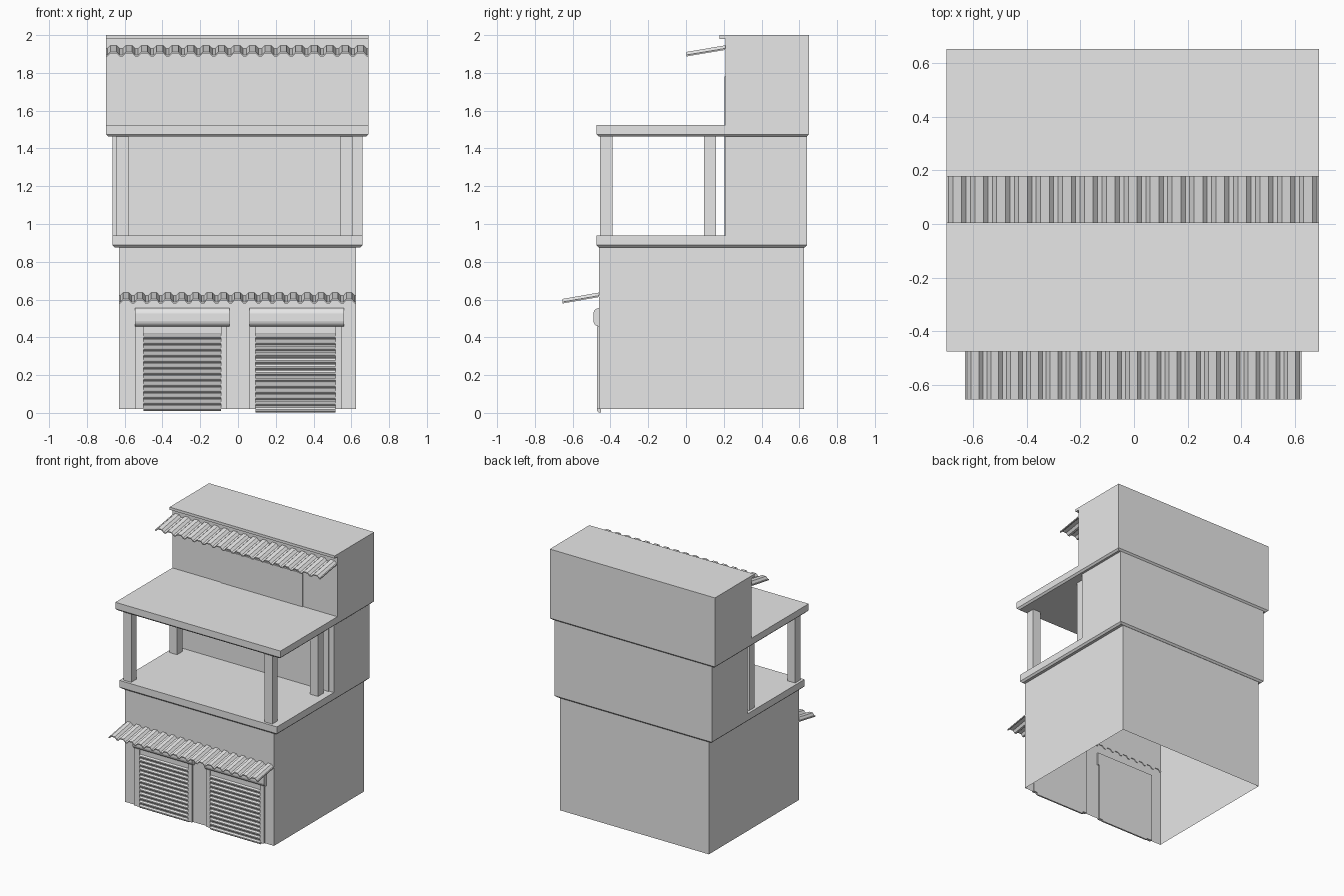
import bpy, bmesh, math

old = bpy.data.objects.get("Cube")
if old:
    bpy.data.objects.remove(old, do_unlink=True)

grey = bpy.data.materials.new("plain_grey")
grey.use_nodes = True
GREY = (0.8, 0.8, 0.8, 1)
grey.diffuse_color = GREY
grey.node_tree.nodes["Principled BSDF"].inputs["Base Color"].default_value = GREY


def finish(name, bm):
    bmesh.ops.recalc_face_normals(bm, faces=bm.faces)
    mesh = bpy.data.meshes.new(name)
    bm.to_mesh(mesh)
    bm.free()
    mesh.materials.append(grey)
    ob = bpy.data.objects.new(name, mesh)
    bpy.context.collection.objects.link(ob)
    return ob


def box(name, x, y, z, chamfer=0, open_bottom=False):
    """Box from ranges; chamfer slopes the lowest edge inwards."""
    bm = bmesh.new()
    rings = [(0, z[0] + chamfer), (0, z[1])]
    if chamfer:
        rings.insert(0, (chamfer, z[0]))
    loops = [[bm.verts.new(p) for p in (
        (x[0] + d, y[0] + d, h), (x[1] - d, y[0] + d, h),
        (x[1] - d, y[1] - d, h), (x[0] + d, y[1] - d, h))] for d, h in rings]
    for a, b in zip(loops, loops[1:]):
        for i in range(4):
            j = (i + 1) % 4
            bm.faces.new((a[i], a[j], b[j], b[i]))
    bm.faces.new(loops[-1])
    if not open_bottom:
        bm.faces.new(loops[0][::-1])
    return finish(name, bm)


def extrude_x(name, profile, x):
    """Closed (y, z) profile swept along x."""
    bm = bmesh.new()
    face = bm.faces.new([bm.verts.new((x[0], y, z)) for y, z in profile])
    out = bmesh.ops.extrude_face_region(bm, geom=[face])["geom"]
    bmesh.ops.translate(bm, vec=(x[1] - x[0], 0, 0),
                        verts=[v for v in out if isinstance(v, bmesh.types.BMVert)])
    return finish(name, bm)


def awning(name, x, y, z, waves=17):
    """Sloping sheet with trapezoid ridges."""
    pitch = (x[1] - x[0]) / waves
    rise, thick = 0.016, 0.008
    line = [(x[0], 0)]
    for i in range(waves):
        start = x[0] + i * pitch
        line += [(start + pitch * t, h) for t, h in
                 ((0.1, 0), (0.3, rise), (0.7, rise), (0.9, 0))]
    line.append((x[1], 0))
    bm = bmesh.new()
    rows = [[bm.verts.new((px, py, pz + h + t)) for px, h in line]
            for py, pz, t in ((y[0], z[0], 0), (y[1], z[1], 0),
                              (y[1], z[1], thick), (y[0], z[0], thick))]
    for r in range(4):
        a, b = rows[r], rows[(r + 1) % 4]
        for i in range(len(line) - 1):
            bm.faces.new((a[i], a[i + 1], b[i + 1], b[i]))
    for end in (0, -1):
        bm.faces.new([row[end] for row in rows])
    return finish(name, bm)


# Three storeys and their slabs
lower_x, middle_x, upper_x = (-0.63, 0.625), (-0.665, 0.66), (-0.70, 0.69)
box("ground_floor", lower_x, (-0.46, 0.625), (0.02, 0.88), open_bottom=True)
box("balcony_floor", middle_x, (-0.475, 0.64), (0.875, 0.94), 0.013)
box("middle_floor", middle_x, (0.21, 0.64), (0.94, 1.465))
box("balcony_roof", upper_x, (-0.475, 0.652), (1.462, 1.525), 0.013)
box("top_floor", upper_x, (0.21, 0.652), (1.525, 2.0))
box("roof_ledge", upper_x, (0.177, 0.21), (1.98, 2.0))

# Thin wall panels facing the balconies
box("middle_wall_panel", (-0.62, 0.62), (0.203, 0.21), (0.94, 1.465))
box("top_wall_panel", (-0.29, 0.40), (0.203, 0.21), (1.525, 1.78))

# Balcony posts
for side, x in (("right", (-0.645, -0.58)), ("left", (0.54, 0.607))):
    for place, y in (("front", (-0.455, -0.39)), ("back", (0.095, 0.16))):
        box(f"{place}_{side}_post", x, y, (0.94, 1.465))

# Corrugated awnings
awning("lower_awning", lower_x, (-0.655, -0.455), (0.579, 0.614))
awning("upper_awning", upper_x, (0.003, 0.21), (1.887, 1.922))

# Roller doors
for side, x, inner, z0 in (("right", (-0.545, -0.045), (-0.50, -0.09), 0.01),
                           ("left", (0.06, 0.56), (0.093, 0.515), 0.003)):
    # rounded shutter housing
    r, back, top, low = 0.028, -0.45, 0.555, 0.458
    arc = [(-0.462 - r * math.sin(a), c + r * math.cos(a))
           for c, start in ((top - r, 0), (low + r, math.pi / 2))
           for a in [start + math.pi / 8 * k for k in range(5)]]
    housing = extrude_x(f"{side}_shutter_housing",
                        [(back, top)] + arc + [(back, low)], x)
    for p in housing.data.polygons:
        p.use_smooth = abs(p.normal.x) < 0.5 and 0.02 < abs(p.normal.z) < 0.99
    # guide rails
    box(f"{side}_door_rail_a", (x[0], inner[0]), (-0.472, -0.45), (0.02, 0.458))
    box(f"{side}_door_rail_b", (inner[1], x[1] - 0.012), (-0.472, -0.45), (0.02, 0.458))
    box(f"{side}_door_head", inner, (-0.464, -0.45), (0.42, 0.458))
    # slatted shutter
    slats, step = 13, (0.424 - z0) / 13
    profile = [(-0.45, z0)]
    for i in range(slats):
        profile += [(-0.462, z0 + step * i), (-0.471, z0 + step * (i + 0.25)),
                    (-0.471, z0 + step * (i + 0.5)), (-0.462, z0 + step * (i + 0.8))]
    profile += [(-0.462, 0.424), (-0.45, 0.424)]
    extrude_x(f"{side}_shutter", profile, inner)
